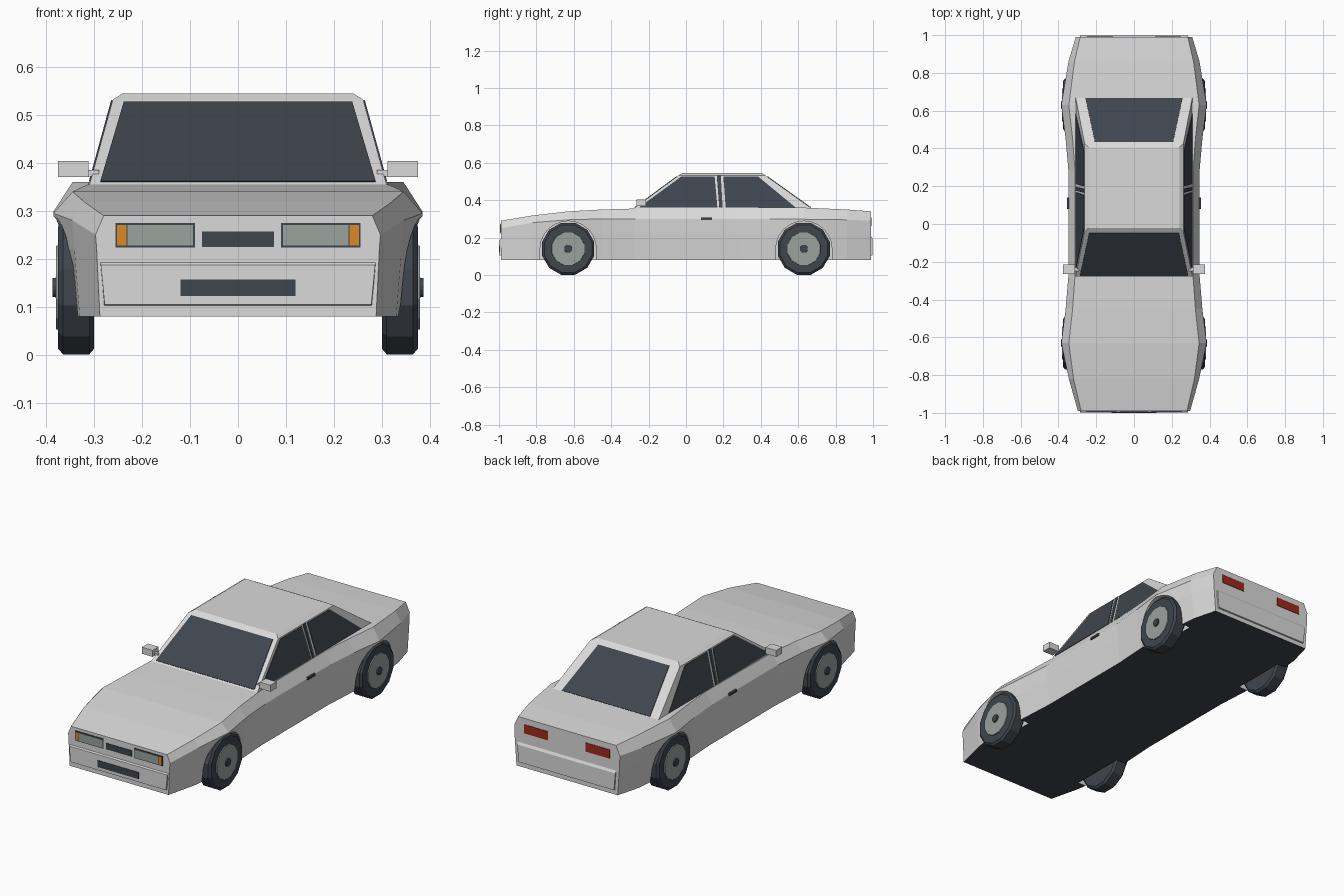
import bpy, bmesh
from math import sin, cos, pi
from mathutils import Vector

cube = bpy.data.objects.get("Cube")
if cube:
    bpy.data.objects.remove(cube, do_unlink=True)


def material(name, *rgb):
    m = bpy.data.materials.new(name)
    m.use_nodes = True
    m.diffuse_color = (*rgb, 1)
    m.node_tree.nodes["Principled BSDF"].inputs["Base Color"].default_value = (*rgb, 1)
    return m


PAINT = material("light grey paint", .7, .7, .7)
DARK = material("dark glass and rubber", .05, .06, .075)
METAL = material("grey metal", .33, .36, .34)
ORANGE = material("orange lamp", .72, .25, .02)
RED = material("red lamp", .34, .024, .014)


def loft(name, rings, *mats):
    """Bridge equal-sized point rings and cap both ends."""
    bm = bmesh.new()
    loops = [[bm.verts.new(p) for p in ring] for ring in rings]
    n = len(loops[0])
    for a, b in zip(loops, loops[1:]):
        for i in range(n):
            j = (i + 1) % n
            bm.faces.new((a[i], a[j], b[j], b[i]))
    bm.faces.new(loops[0])
    bm.faces.new(loops[-1])
    bmesh.ops.recalc_face_normals(bm, faces=bm.faces)
    mesh = bpy.data.meshes.new(name)
    bm.to_mesh(mesh)
    bm.free()
    ob = bpy.data.objects.new(name, mesh)
    bpy.context.collection.objects.link(ob)
    for m in mats:
        mesh.materials.append(m)
    return ob


def plate(name, corners, mat, lift=.003):
    """Thin panel lying on a surface."""
    c = [Vector(p) for p in corners]
    n = (c[1] - c[0]).cross(c[2] - c[0]).normalized() * lift
    return loft(name, [[p - n for p in c], [p + n for p in c]], mat)


def end_plate(name, y, x0, x1, z0, z1, mat, lift=.003):
    return plate(name, [(x0, y, z0), (x1, y, z0), (x1, y, z1), (x0, y, z1)], mat, lift)


def box(name, x0, x1, y0, y1, z0, z1, mat):
    return loft(name, [[(x0, y0, z), (x1, y0, z), (x1, y1, z), (x0, y1, z)]
                       for z in (z0, z1)], mat)


def circle(x, y, z, r, n=12):
    return [(x, y + r * sin(2 * pi * (i + .5) / n), z + r * cos(2 * pi * (i + .5) / n))
            for i in range(n)]


# Body shell: station, deck, shoulder and sill half widths, deck and shoulder heights
FLOOR, WAIST = .08, .22
stations = [
    (-.99, .28, .297, .288, .29, .25),
    (-.82, .32, .345, .33, .318, .28),
    (-.63, .345, .385, .35, .34, .295),
    (-.45, .325, .362, .34, .35, .3),
    (-.27, .312, .347, .33, .355, .3),
    (.28, .312, .347, .33, .36, .3),
    (.45, .325, .362, .34, .36, .3),
    (.63, .345, .385, .35, .36, .298),
    (.86, .315, .347, .33, .35, .295),
    (.99, .285, .308, .295, .34, .29),
]
rings = []
for y, deck, shoulder, sill, z_deck, z_shoulder in stations:
    half = [(sill, FLOOR), ((sill + 3 * shoulder) / 4, WAIST),
            (shoulder, z_shoulder), (deck, z_deck)]
    rings.append([(x, y, z) for x, z in half] + [(-x, y, z) for x, z in reversed(half)])
body = loft("body", rings, PAINT, DARK)
for f in body.data.polygons:
    f.material_index = int(f.normal.z < -.9)

# Wheel arches
AXLE, HUB_Z = .63, .14
for side in (-1, 1):
    for y in (-AXLE, AXLE):
        arch = [(y + .15 * cos(pi * i / 12), HUB_Z + .148 * sin(pi * i / 12)) for i in range(13)]
        arch += [(y - .15, 0), (y + .15, 0)]
        cutter = loft("arch_cutter", [[(side * x, a, b) for a, b in arch] for x in (.288, .5)], PAINT)
        cutter.hide_render = True
        mod = body.modifiers.new("arch", 'BOOLEAN')
        mod.operation, mod.solver, mod.object = 'DIFFERENCE', 'EXACT', cutter
        bpy.context.view_layer.objects.active = body
        bpy.ops.object.modifier_apply(modifier=mod.name)
        bpy.data.objects.remove(cutter, do_unlink=True)

# Cabin
BASE, EAVE = .35, .532


def cabin_ring(x, y0, y1, z):
    return [(-x, y0, z), (x, y0, z), (x, y1, z), (-x, y1, z)]


loft("cabin", [cabin_ring(.311, -.287, .68, BASE), cabin_ring(.261, -.04, .425, EAVE),
               cabin_ring(.24, -.02, .405, .545)], PAINT)


def slope(z, low, high):
    return low + (high - low) * (z - BASE) / (EAVE - BASE)


# Windscreen and rear window
for name, low, high, w0, w1 in (("windscreen", -.287, -.04, .287, .238),
                                ("rear_window", .68, .425, .257, .207)):
    plate(name, [(x, slope(z, low, high), z) for x, z in
                 ((-w0, .36), (w0, .36), (w1, .526), (-w1, .526))], DARK)

# Side windows, pillar strips, mirrors and handles
panes = {
    "front_side_window": ((-.25, .361), (.168, .361), (.153, .526), (-.025, .526)),
    "pillar_strip": ((.178, .361), (.196, .361), (.186, .53), (.165, .53)),
    "rear_side_window": ((.212, .361), (.585, .361), (.385, .526), (.2, .526)),
}
for side, label in ((1, "left"), (-1, "right")):
    for name, pts in panes.items():
        plate(f"{label}_{name}", [(side * slope(z, .311, .261), y, z) for y, z in pts], DARK)
    box(f"{label}_mirror", side * .312, side * .375, -.265, -.215, .37, .404, PAINT)
    box(f"{label}_mirror_stalk", side * .29, side * .32, -.25, -.23, .372, .385, PAINT)
    box(f"{label}_door_handle", side * .335, side * .354, .08, .14, .294, .306, DARK)

# Bumpers
for name, s, top, bevel in (("front_bumper", -1, .2, .187), ("rear_bumper", 1, .225, .195)):
    loft(name, [[(-x, s * y, z0), (x, s * y, z0), (x + .008, s * y, z1), (-x - .008, s * y, z1)]
                for x, y, z0, z1 in ((.28, .98, .1, top), (.278, .997, .105, bevel))], PAINT)

# Nose details
end_plate("grille", -.99, -.075, .075, .225, .257, DARK)
end_plate("lower_intake", -.997, -.12, .12, .122, .157, DARK)
for side, label in ((1, "left"), (-1, "right")):
    end_plate(f"{label}_lamp_frame", -.99, side * .09, side * .255, .223, .275, DARK)
    end_plate(f"{label}_headlamp", -.991, side * .094, side * .23, .228, .27, METAL, .0045)
    end_plate(f"{label}_indicator", -.991, side * .233, side * .252, .228, .27, ORANGE, .0045)
    end_plate(f"{label}_tail_lamp", .99, side * .11, side * .25, .262, .308, RED)

# Wheels
for side, label in ((1, "left"), (-1, "right")):
    for y, end in ((-AXLE, "front"), (AXLE, "rear")):
        def disc(part, mat, *profile):
            loft(f"{end}_{label}_{part}",
                 [circle(side * x, y, HUB_Z, r) for x, r in profile], mat)
        disc("tyre", DARK, (.3, .132), (.31, .144), (.365, .144), (.375, .132))
        disc("rim", METAL, (.37, .092), (.38, .09))
        disc("hub_cap", DARK, (.375, .022), (.387, .02))
